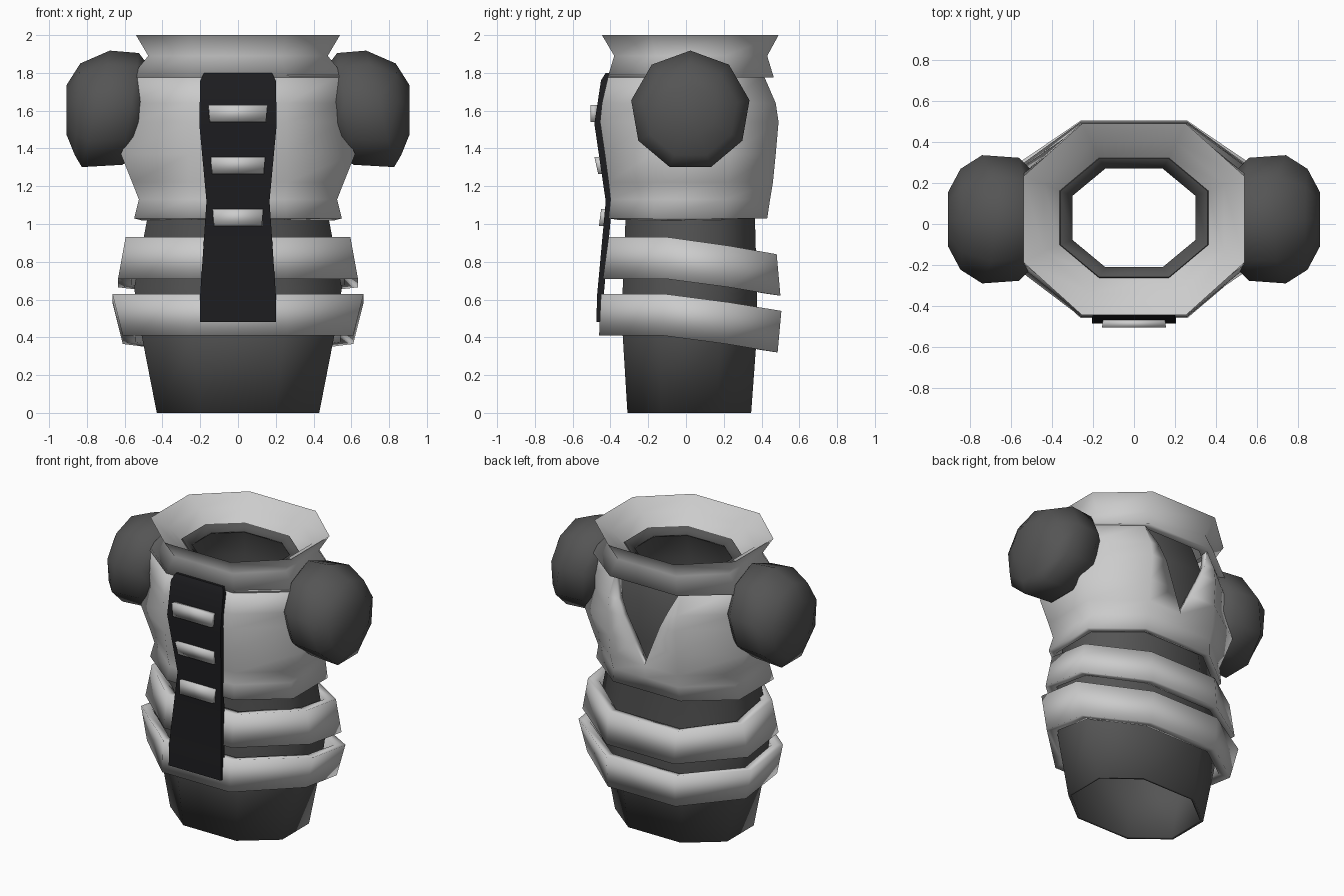
import bpy, bmesh, math

if "Cube" in bpy.data.objects:
    bpy.data.objects.remove(bpy.data.objects["Cube"])


def material(name, v, blue=0.0):
    m = bpy.data.materials.new(name)
    m.diffuse_color = (v, v, v + blue, 1)
    m.use_nodes = True
    m.node_tree.nodes["Principled BSDF"].inputs["Base Color"].default_value = m.diffuse_color
    return m


DARK = material("dark_grey", 0.09)
BLACK = material("black", 0.012, 0.002)


def make(name, verts, faces, mat=None, angle=40, fix=False):
    bm = bmesh.new()
    vs = [bm.verts.new(v) for v in verts]
    for f in faces:
        bm.faces.new([vs[i] for i in f])
    bmesh.ops.remove_doubles(bm, verts=bm.verts, dist=0.0005)
    if fix:
        bmesh.ops.recalc_face_normals(bm, faces=bm.faces)
    me = bpy.data.meshes.new(name)
    bm.to_mesh(me)
    bm.free()
    ob = bpy.data.objects.new(name, me)
    bpy.context.collection.objects.link(ob)
    if mat:
        me.materials.append(mat)
    bpy.ops.object.select_all(action='DESELECT')
    ob.select_set(True)
    bpy.context.view_layer.objects.active = ob
    bpy.ops.object.shade_smooth_by_angle(angle=math.radians(angle))
    return ob


def loft(name, rings, mat=None, wrap=False, caps=False, skip=lambda r, i: False, angle=40):
    n, m = len(rings[0]), len(rings)
    faces = [(r * n + i, r * n + (i + 1) % n, (r + 1) % m * n + (i + 1) % n, (r + 1) % m * n + i)
             for r in range(m if wrap else m - 1) for i in range(n) if not skip(r, i)]
    if caps:
        faces += [tuple(reversed(range(n))), tuple(range((m - 1) * n, m * n))]
    return make(name, [p for r in rings for p in r], faces, mat, angle, fix=caps)


def thicken(ob, t):
    mod = ob.modifiers.new("thickness", 'SOLIDIFY')
    mod.thickness, mod.offset = t, -1


def octagon(a, yf, yb, z, drop=0.0, v=None, side=0.225, shift=0.0):
    """Stretched octagon; drop lowers the back, v adds two points on the back edge."""
    cy, s, c = (yf + yb) / 2 + shift, side * (yb - yf), min(0.47 * a, 0.26)
    zs, zb = z - 0.5 * drop, z - drop
    back = [(c, yb, zb)] + ([(v * c, yb, zb), (-v * c, yb, zb)] if v is not None else []) + [(-c, yb, zb)]
    return ([(-c, yf, z), (c, yf, z), (a, cy - s, z), (a, cy + s, zs)] + back
            + [(-a, cy + s, zs), (-a, cy - s, z)])


# Open dark body tube, narrowing to the neck
body = loft("body", [octagon(*p) for p in [
    (0.43, -0.31, 0.345, 0), (0.51, -0.335, 0.375, 0.41), (0.55, -0.335, 0.375, 0.66),
    (0.48, -0.32, 0.365, 1.03), (0.49, -0.36, 0.40, 1.35), (0.47, -0.36, 0.40, 1.62),
    (0.40, -0.29, 0.35, 1.80), (0.36, -0.26, 0.32, 1.87), (0.30, -0.21, 0.27, 1.84)]], DARK, angle=65)
thicken(body, 0.02)

# Vest shell with a V opening at the back
APEX, TOP = 1.22, 1.79
levels = [(0.55, -0.41, 0.43, 1.03), (0.525, -0.40, 0.445, 1.13), (0.56, -0.41, 0.46, APEX),
          (0.62, -0.43, 0.475, 1.37), (0.55, -0.455, 0.49, 1.54), (0.57, -0.445, 0.475, 1.64),
          (0.545, -0.41, 0.41, TOP)]
vest = loft("vest", [octagon(a, f, b, z, 0, max(0, 0.98 * (z - APEX) / (TOP - APEX)))
                     for a, f, b, z in levels],
            skip=lambda r, i: i == 5, angle=70)
thicken(vest, 0.05)

# Flared collar
loft("collar", [octagon(*p) for p in [
    (0.47, -0.33, 0.37, 1.80), (0.57, -0.415, 0.465, 1.775), (0.475, -0.38, 0.43, 1.89),
    (0.54, -0.445, 0.49, 2.0), (0.44, -0.34, 0.40, 1.94), (0.36, -0.26, 0.32, 1.86)]], angle=150)

# Two hoops that sag towards the back
for name, z, lo, hi in [("upper_hoop", 0.71, (0.635, -0.44, 0.50), (0.595, -0.41, 0.48)),
                        ("lower_hoop", 0.41, (0.61, -0.46, 0.485), (0.665, -0.45, 0.505))]:
    rings = [octagon(*lo, z, 0.09, None, 0.18, 0.03), octagon(*hi, z + 0.22, 0.09, None, 0.18, 0.03)]
    for a, f, b, zz in [(*hi, z + 0.21), (*lo, z + 0.01)]:
        rings.append(octagon(a - 0.07, f + 0.07, b - 0.07, zz, 0.09, None, 0.18, 0.03))
    loft(name, rings, wrap=True, angle=110)

# Nine-sided shoulder domes: x, radius, lean of each ring
for side, name in [(1, "right_shoulder"), (-1, "left_shoulder")]:
    rings = []
    for x, r, lean in [(0.50, 0.24, 0.1), (0.57, 0.305, 0.15), (0.755, 0.318, 0.24),
                       (0.85, 0.25, 0.06), (0.908, 0.135, 0.0)]:
        angles = [2 * math.pi * i / 9 for i in range(9)]
        rings.append([(side * (x - lean * r * math.cos(t)), 0.023 + r * math.sin(t),
                       1.60 + r * math.cos(t)) for t in angles])
    loft(name, rings, DARK, caps=True, angle=80)

# Front strap following the vest: z, half width, front y
strap = [(0.48, 0.20, -0.475), (0.63, 0.20, -0.47), (1.12, 0.167, -0.425),
         (1.53, 0.205, -0.485), (1.76, 0.20, -0.45), (1.80, 0.18, -0.425)]
loft("front_strap", [[(-w, y, z), (w, y, z), (w, y + 0.035, z), (-w, y + 0.035, z)]
                     for z, w, y in strap], BLACK, caps=True, angle=30)

# Three bars across the strap: z, half width, front y, lean
for i, (z, w, y, lean) in enumerate([(1.585, 0.152, -0.505, 0.0), (1.31, 0.14, -0.475, -0.01),
                                     (1.035, 0.13, -0.455, 0.006)]):
    loft("strap_bar_%d" % (i + 1),
         [[(-w - k * 0.004, y + k * lean, z + k * 0.045), (w + k * 0.004, y + k * lean, z + k * 0.045),
           (w, y + 0.035 + k * lean, z + k * 0.045), (-w, y + 0.035 + k * lean, z + k * 0.045)]
          for k in (-1, 1)], caps=True, angle=100)
